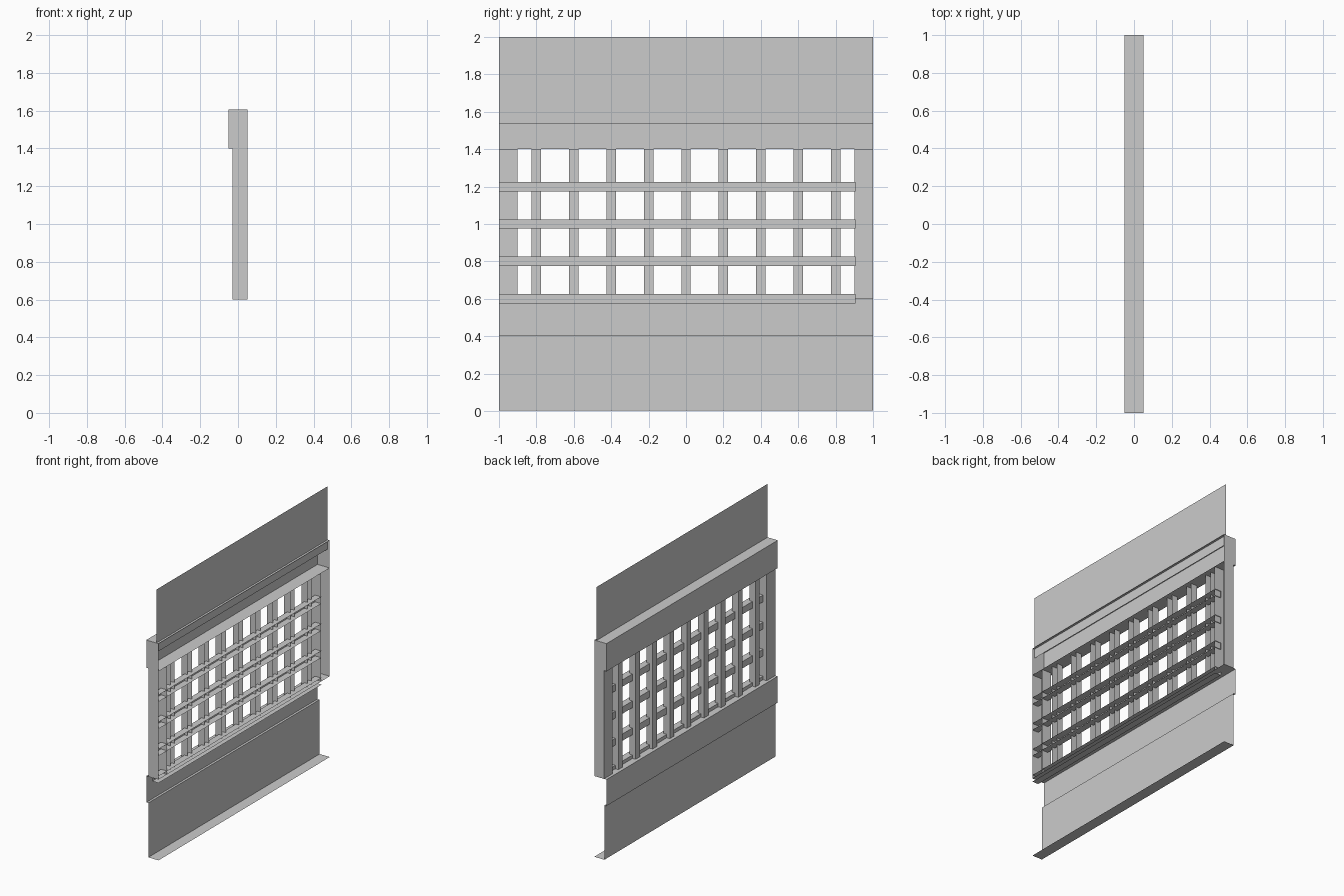
import bpy, bmesh
from mathutils import Vector

if "Cube" in bpy.data.objects:
    bpy.data.objects.remove(bpy.data.objects["Cube"])


def sweep(name, profile, offset):
    """Open sheet made by extruding a polyline along an offset vector."""
    bm = bmesh.new()
    a = [bm.verts.new(p) for p in profile]
    b = [bm.verts.new(Vector(p) + Vector(offset)) for p in profile]
    for i in range(len(a) - 1):
        bm.faces.new((a[i], a[i + 1], b[i + 1], b[i]))
    return finish(name, bm)


def finish(name, bm):
    bmesh.ops.recalc_face_normals(bm, faces=bm.faces)
    me = bpy.data.meshes.new(name)
    bm.to_mesh(me)
    bm.free()
    ob = bpy.data.objects.new(name, me)
    bpy.context.collection.objects.link(ob)
    return ob


def along_y(name, xz, y0, y1):
    return sweep(name, [(x, y0, z) for x, z in xz], (0, y1 - y0, 0))


def along_z(name, xy, z0, z1):
    return sweep(name, [(x, y, z0) for x, y in xy], (0, 0, z1 - z0))


# lower wall: floor strip, panel, projecting band and window sill
along_y("lower_wall", [(.05, .003), (-.033, .003), (-.033, .405), (-.05, .405),
                       (-.05, .6), (.05, .6)], -1, 1)

# upper wall panel, passing down through the beam top
along_y("upper_panel", [(.033, 1.535), (.033, 2)], -1, 1)

# hollow header beam, open at the inner side, with end caps
along_y("header_beam", [(.05, 1.4), (-.05, 1.4), (-.05, 1.605), (.05, 1.605)], -1, 1)
for y, side in ((-1, "front"), (1, "back")):
    along_z("beam_cap_" + side, [(-.05, y), (.05, y)], 1.4, 1.605)

# hollow side jambs
for s, side in ((-1, "front"), (1, "back")):
    along_z("jamb_" + side, [(.05, s), (-.03, s), (-.03, s * .9), (.05, s * .9)], .6, 1.4)

# window grille: vertical bars
for i in range(9):
    y = -.8 + i * .2
    along_z("vertical_bar", [(.025, y - .025), (-.025, y - .025),
                             (-.025, y + .025), (.025, y + .025)], .6, 1.4)

# window grille: horizontal bars
for i in range(4):
    z = .6 + i * .2
    along_y("horizontal_bar", [(.05, z - .025), (0, z - .025),
                               (0, z + .025), (.05, z + .025)], -1, .905)
